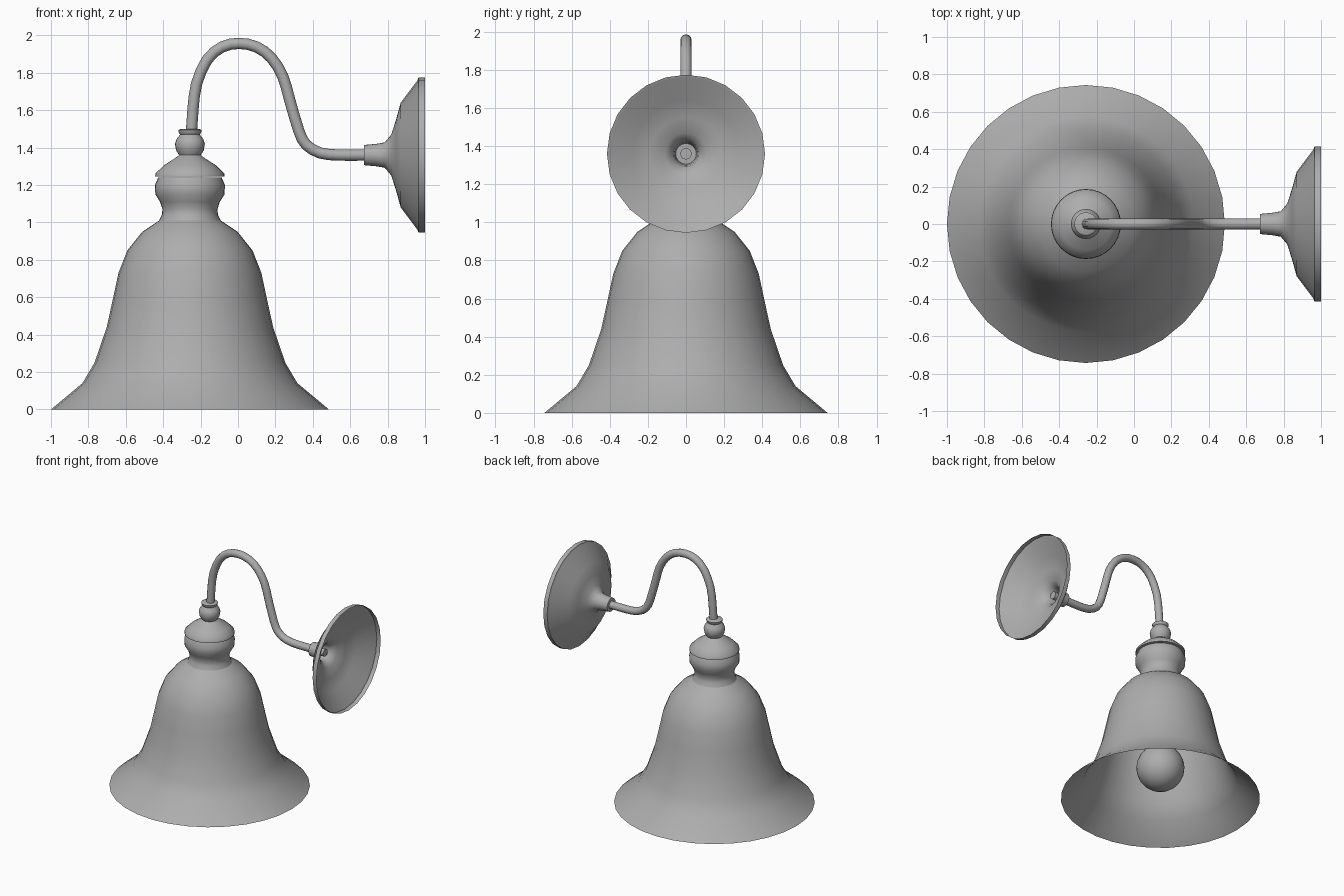
import bpy, bmesh, math
from mathutils import Vector, Matrix

if "Cube" in bpy.data.objects:
    bpy.data.objects.remove(bpy.data.objects["Cube"])

CX = -0.257     # axis of the hanging shade
WALL_Z = 1.36   # height of the wall plate axis

# Mid grey finish shared by all parts
grey = bpy.data.materials.new("grey_metal")
grey.diffuse_color = (0.42, 0.42, 0.42, 1)
grey.use_nodes = True
grey.node_tree.nodes["Principled BSDF"].inputs["Base Color"].default_value = grey.diffuse_color


def lathe(name, profile, sides, matrix, angle=40):
    """Revolve (radius, height) points around the local z axis."""
    bm = bmesh.new()
    rings = []
    for r, z in profile:
        if r == 0:
            rings.append([bm.verts.new((0, 0, z))] * sides)
        else:
            rings.append([bm.verts.new((r * math.cos(2 * math.pi * i / sides),
                                        r * math.sin(2 * math.pi * i / sides), z))
                          for i in range(sides)])
    for a, b in zip(rings, rings[1:]):
        for i in range(sides):
            j = (i + 1) % sides
            bm.faces.new(list(dict.fromkeys((a[i], a[j], b[j], b[i]))))
    bmesh.ops.transform(bm, matrix=matrix, verts=bm.verts)
    return finish(name, bm, angle)


def finish(name, bm, angle):
    bmesh.ops.recalc_face_normals(bm, faces=bm.faces)
    mesh = bpy.data.meshes.new(name)
    bm.to_mesh(mesh)
    bm.free()
    mesh.materials.append(grey)
    obj = bpy.data.objects.new(name, mesh)
    bpy.context.collection.objects.link(obj)
    bpy.ops.object.select_all(action='DESELECT')
    obj.select_set(True)
    bpy.context.view_layer.objects.active = obj
    bpy.ops.object.shade_smooth_by_angle(angle=math.radians(angle))
    return obj


hang = Matrix.Translation((CX, 0, 0))
wall = Matrix.Translation((0, 0, WALL_Z)) @ Matrix.Rotation(math.radians(90), 4, 'Y')

# Bell shade, open at the bottom
lathe("bell_shade", [(0.743, 0), (0.575, 0.14), (0.51, 0.25), (0.445, 0.44),
                     (0.412, 0.59), (0.382, 0.73), (0.335, 0.85), (0.255, 0.95),
                     (0.165, 1.01)], 32, hang)

# Bulging neck that holds the shade
lathe("shade_holder", [(0.17, 1.0), (0.15, 1.04), (0.147, 1.07), (0.16, 1.11),
                       (0.185, 1.15), (0.187, 1.2), (0.17, 1.24), (0, 1.24)], 32, hang)

# Domed cap with a thin rim
lathe("holder_cap", [(0, 1.245), (0.186, 1.245), (0.184, 1.262), (0.14, 1.305),
                     (0.085, 1.34), (0.05, 1.365)], 32, hang)

# Turned finial where the pipe enters
lathe("finial", [(0.055, 1.355), (0.074, 1.385), (0.08, 1.42), (0.072, 1.445),
                 (0.052, 1.47), (0.06, 1.48), (0.062, 1.493), (0.05, 1.5),
                 (0, 1.5)], 24, hang)

# Bulb with a neck running up into the holder
R, BZ = 0.18, 0.26
ball = [(0, BZ - R)] + [(R * math.sin(math.radians(a)), BZ - R * math.cos(math.radians(a)))
                        for a in range(15, 141, 15)]
lathe("bulb", ball + [(0.095, 0.46), (0.08, 0.54), (0.075, 0.64), (0, 0.64)], 24, hang)
lathe("bulb_socket", [(0, 0.62), (0.085, 0.62), (0.085, 1.2), (0, 1.2)], 24, hang)

# Wall plate, hollow on the wall side
lathe("wall_plate", [(0.028, 0.675), (0.054, 0.675), (0.06, 0.74), (0.068, 0.785),
                     (0.11, 0.82), (0.19, 0.845), (0.28, 0.87), (0.40, 0.96),
                     (0.415, 0.965), (0.415, 1.0)], 24, wall)

# Swan-neck pipe: control points smoothed by a spline, swept with a round section
ctrl = [Vector((x, 0, z)) for x, z in (
    (-0.25, 1.46), (-0.241, 1.6), (-0.222, 1.74), (-0.165, 1.87), (-0.085, 1.938),
    (0.005, 1.957), (0.1, 1.938), (0.18, 1.878), (0.24, 1.78), (0.275, 1.66),
    (0.325, 1.49), (0.365, 1.415), (0.44, 1.371), (0.54, 1.36), (0.67, 1.36), (0.79, 1.36))]
pts = []
for i in range(len(ctrl) - 1):
    p0, p1, p2 = ctrl[max(i - 1, 0)], ctrl[i], ctrl[i + 1]
    p3 = ctrl[min(i + 2, len(ctrl) - 1)]
    for s in (0, 0.5):
        pts.append(0.5 * (2 * p1 + (p2 - p0) * s + (2 * p0 - 5 * p1 + 4 * p2 - p3) * s ** 2
                          + (3 * p1 - p0 - 3 * p2 + p3) * s ** 3))
pts.append(ctrl[-1])

bm = bmesh.new()
rings = []
side = Vector((0, 1, 0))
for i, p in enumerate(pts):
    t = (pts[min(i + 1, len(pts) - 1)] - pts[max(i - 1, 0)]).normalized()
    up = t.cross(side)
    rings.append([bm.verts.new(p + 0.03 * (math.cos(k * math.pi / 6) * side
                                           + math.sin(k * math.pi / 6) * up))
                  for k in range(12)])
for a, b in zip(rings, rings[1:]):
    for k in range(12):
        j = (k + 1) % 12
        bm.faces.new((a[k], a[j], b[j], b[k]))
bm.faces.new(rings[0])
bm.faces.new(rings[-1])
finish("swan_neck_pipe", bm, 40)
